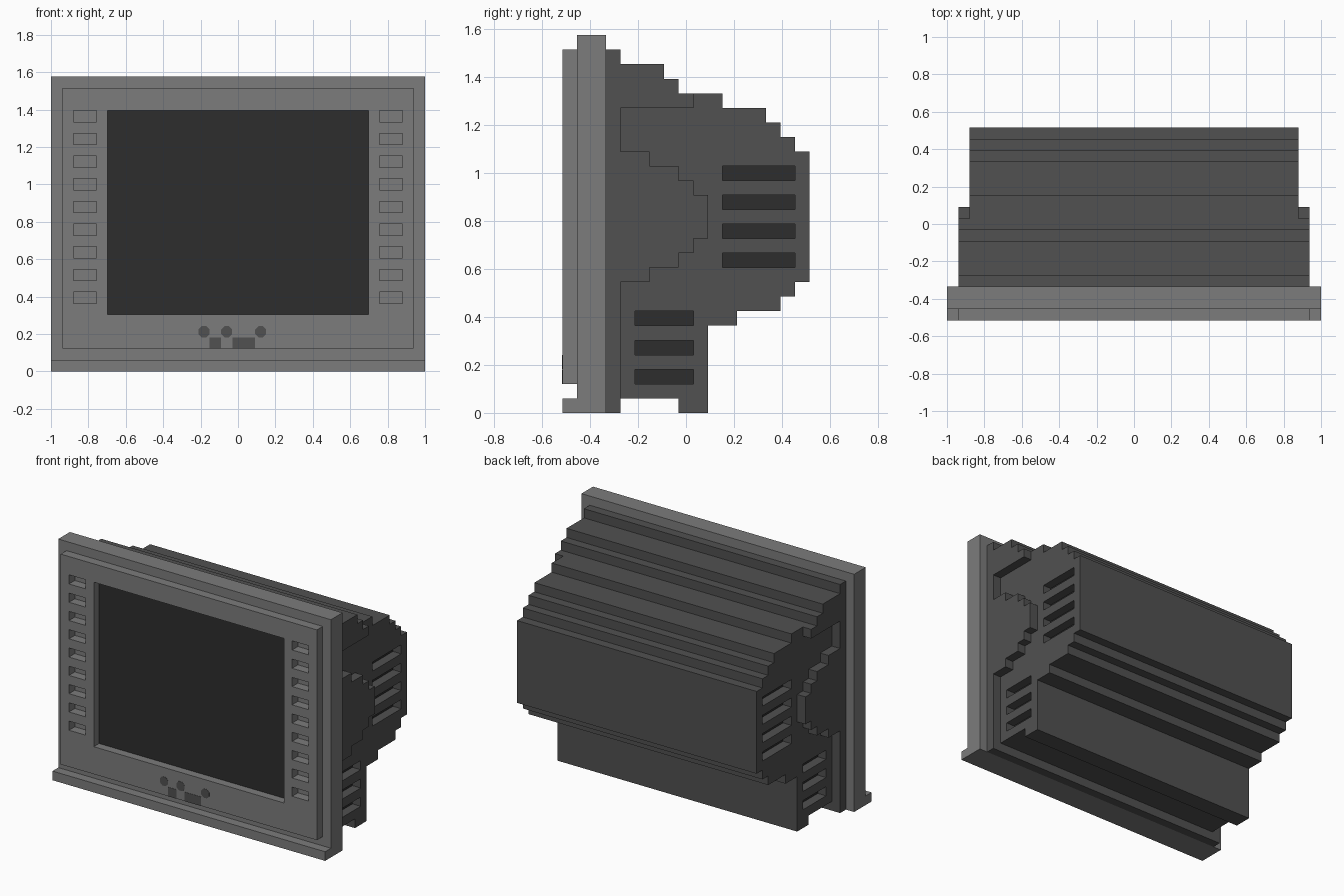
import bpy, bmesh, math
from mathutils import Vector

U = 2 / 33      # grid unit: every edge sits on this module
DEPTH = 17      # overall depth in units

cube = bpy.data.objects.get("Cube")
if cube:
    bpy.data.objects.remove(cube)


def material(name, value):
    m = bpy.data.materials.new(name)
    m.use_nodes = True
    color = (value, value, value, 1)
    m.diffuse_color = color
    m.node_tree.nodes["Principled BSDF"].inputs["Base Color"].default_value = color
    return m


bezel_gray = material("bezel gray", 0.2)
housing_gray = material("housing gray", 0.082)
dark_gray = material("dark gray", 0.027)


def place(x, y, z):
    """Grid position (y counted from the front) to model space."""
    return Vector((x, y - DEPTH / 2, z)) * U


def stair(y, z, *moves):
    """Stepped outline: moves alternate between a new z and a new y."""
    points = [(y, z)]
    for i, value in enumerate(moves):
        if i % 2:
            y = value
        else:
            z = value
        points.append((y, z))
    return points


def prism(bm, points, offset):
    """Extrude a flat outline of placed points along offset."""
    face = bm.faces.new([bm.verts.new(p) for p in points])
    result = bmesh.ops.extrude_face_region(bm, geom=[face], use_keep_orig=True)
    verts = [v for v in result["geom"] if isinstance(v, bmesh.types.BMVert)]
    bmesh.ops.translate(bm, verts=verts, vec=offset)


def add_profile(bm, outline, x0, x1):
    prism(bm, [place(x0, y, z) for y, z in outline], Vector((x1 - x0, 0, 0)) * U)


def add_box(bm, x0, x1, y0, y1, z0, z1):
    add_profile(bm, [(y0, z0), (y1, z0), (y1, z1), (y0, z1)], x0, x1)


def finish(bm, name, *mats):
    bmesh.ops.recalc_face_normals(bm, faces=bm.faces)
    mesh = bpy.data.meshes.new(name)
    bm.to_mesh(mesh)
    bm.free()
    obj = bpy.data.objects.new(name, mesh)
    bpy.context.collection.objects.link(obj)
    for m in mats:
        mesh.materials.append(m)
    return obj


def cut(obj, bm):
    """Subtract the boxes in bm and bake the result."""
    cutter = finish(bm, "cutter", *obj.data.materials)
    cutter.hide_render = True
    mod = obj.modifiers.new("openings", "BOOLEAN")
    mod.object = cutter
    mod.operation = "DIFFERENCE"
    mod.solver = "EXACT"
    graph = bpy.context.evaluated_depsgraph_get()
    mesh = bpy.data.meshes.new_from_object(obj.evaluated_get(graph))
    obj.modifiers.clear()
    obj.data = mesh
    bpy.data.objects.remove(cutter)


# Bezel frame with the ledge along its lower front edge
bm = bmesh.new()
add_profile(bm, stair(0, 0, 1, 1, 26, 3, 0), -16.5, 16.5)
finish(bm, "bezel_frame", bezel_gray)

# Front plate with the screen opening and two columns of button slots
bm = bmesh.new()
add_box(bm, -15.5, 15.5, 0, 1, 2, 25)
front_plate = finish(bm, "front_plate", bezel_gray)
bm = bmesh.new()
add_box(bm, -11.5, 11.5, -1, 2, 5, 23)
for z in range(6, 23, 2):
    for x in (-14.5, 12.5):
        add_box(bm, x, x + 2, -1, 2, z, z + 1)
cut(front_plate, bm)

# Screen lying at the bottom of its opening
bm = bmesh.new()
add_box(bm, -11.5, 11.5, 0.92, 1, 5, 23)
finish(bm, "screen", dark_gray)

# Small indicator plates under the screen
bm = bmesh.new()
for x0, x1 in ((-2.5, -1.5), (-0.5, 1.5)):
    add_box(bm, x0, x1, -0.03, 0, 2, 3)
for x in (-3, -1, 2):
    ring = [math.tau * (i + 0.5) / 8 for i in range(8)]
    prism(bm, [place(x + 0.53 * math.cos(a), 0, 3.5 + 0.53 * math.sin(a)) for a in ring],
          Vector((0, -0.03 * U, 0)))
finish(bm, "indicators", housing_gray)

# Stepped rear housing
bm = bmesh.new()
add_profile(bm, stair(3, 0, 25, 4, 24, 7, 23, 8, 22, 11, 21, 14, 20, 15, 19, 16, 18, 17,
                      9, 16, 8, 15, 7, 12, 6, 10, 0, 8, 1, 4, 0), -14.5, 14.5)
housing = finish(bm, "rear_housing", housing_gray, dark_gray)

# Side vents, with dark floors
bm = bmesh.new()
for side in (-1, 1):
    for y0, y1, rows in ((11, 16, range(10, 17, 2)), (5, 9, range(2, 7, 2))):
        for z in rows:
            add_box(bm, side * 13.5, side * 15, y0, y1, z, z + 1)
cut(housing, bm)
for face in housing.data.polygons:
    if abs(face.normal.x) > 0.9 and abs(face.center.x) < 14 * U:
        face.material_index = 1

# Raised stepped cheeks on both sides
cheek = stair(3, 0, 25, 4, 24, 7, 23, 8, 22, 9, 21, 4, 18, 6, 17, 8, 16, 9, 15, 10,
              12, 9, 11, 8, 10, 6, 9, 4, 0)
for side, label in ((1, "left"), (-1, "right")):
    bm = bmesh.new()
    add_profile(bm, cheek, side * 14.5, side * 15.5)
    finish(bm, label + "_cheek", housing_gray)
